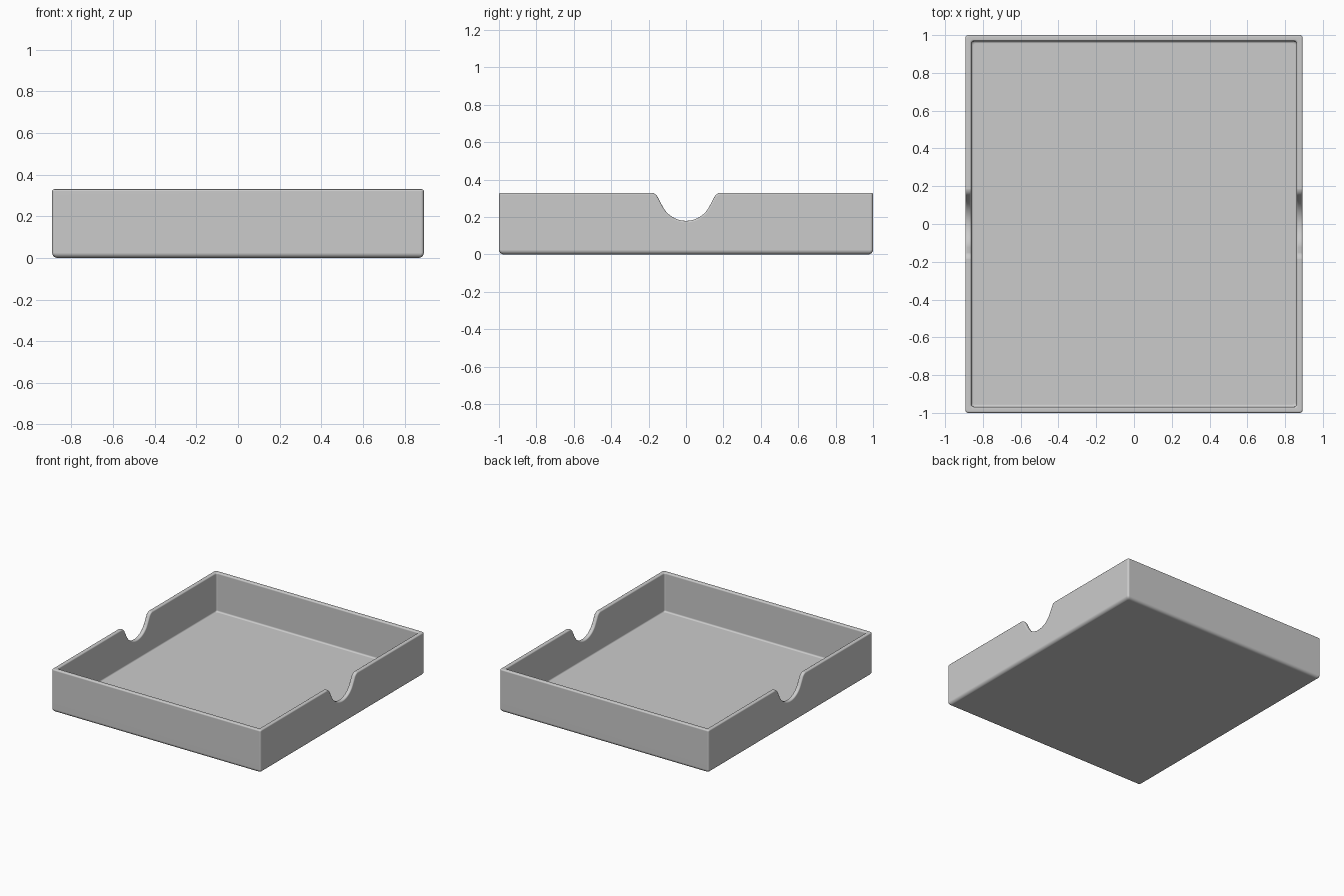
import bpy, bmesh
from math import sin, cos, pi, radians

old = bpy.data.objects.get("Cube")
if old:
    bpy.data.objects.remove(old, do_unlink=True)

HX, HY, H = 0.893, 1.0, 0.33      # half width, half depth, height
WALL, FLOOR = 0.032, 0.03
CORNER, BOTTOM_R, FLOOR_R = 0.014, 0.025, 0.012

grey = bpy.data.materials.new("plain grey")
grey.use_nodes = True
colour = (0.6, 0.6, 0.6, 1)
grey.diffuse_color = colour
grey.node_tree.nodes["Principled BSDF"].inputs["Base Color"].default_value = colour


def make_object(name, bm):
    bmesh.ops.recalc_face_normals(bm, faces=bm.faces)
    mesh = bpy.data.meshes.new(name)
    bm.to_mesh(mesh)
    bm.free()
    mesh.materials.append(grey)
    obj = bpy.data.objects.new(name, mesh)
    bpy.context.collection.objects.link(obj)
    return obj


def rounded_ring(bm, inset, z, steps=4):
    """Rectangle with rounded corners, pulled in from the outer wall."""
    ring = []
    cx, cy = HX - inset - CORNER, HY - inset - CORNER
    for q, (sx, sy) in enumerate([(1, 1), (-1, 1), (-1, -1), (1, -1)]):
        for i in range(steps + 1):
            a = (q + i / steps) * pi / 2
            ring.append(bm.verts.new((sx * cx + CORNER * cos(a),
                                      sy * cy + CORNER * sin(a), z)))
    return ring


# Tray shell: one section swept from underside, up the wall, down to the floor
quarter = [i / 4 * pi / 2 for i in range(5)]
section = [(BOTTOM_R * (1 - sin(a)), BOTTOM_R * (1 - cos(a))) for a in quarter]
section += [(0, H), (WALL, H)]
section += [(WALL + FLOOR_R * (1 - cos(a)), FLOOR + FLOOR_R * (1 - sin(a)))
            for a in quarter]

bm = bmesh.new()
rings = [rounded_ring(bm, inset, z) for inset, z in section]
for low, high in zip(rings, rings[1:]):
    n = len(low)
    for i in range(n):
        j = (i + 1) % n
        bm.faces.new((low[i], low[j], high[j], high[i]))
bm.faces.new(rings[0])
bm.faces.new(rings[-1])
tray = make_object("tray", bm)

# Finger notch profile: round bottom, sloping sides, rounded shoulders
R, SHOULDER, TURN = 0.14, 0.045, radians(62)
CZ, SY, SZ = 0.18 + R, 0.191, H + 0.0005 - SHOULDER
half = [(R * sin(TURN * i / 10), CZ - R * cos(TURN * i / 10)) for i in range(1, 11)]
half += [(SY - SHOULDER * sin(TURN * i / 6), SZ + SHOULDER * cos(TURN * i / 6))
         for i in range(6, -1, -1)]
half.append((SY, H + 0.1))
outline = [(-y, z) for y, z in reversed(half)] + [(0, CZ - R)] + half

bm = bmesh.new()
face = bm.faces.new([bm.verts.new((-1.2, y, z)) for y, z in outline])
side = bmesh.ops.extrude_face_region(bm, geom=[face])["geom"]
bmesh.ops.translate(bm, vec=(2.4, 0, 0),
                    verts=[v for v in side if isinstance(v, bmesh.types.BMVert)])
cutter = make_object("notch_cutter", bm)
cutter.hide_render = True
cutter.hide_set(True)
cutter.display_type = 'WIRE'

# Cut both side walls, then soften the rim and notch edges
for obj in (tray, cutter):
    for poly in obj.data.polygons:
        poly.use_smooth = True
cut = tray.modifiers.new("finger notches", 'BOOLEAN')
cut.operation = 'DIFFERENCE'
cut.solver = 'EXACT'
cut.object = cutter
soft = tray.modifiers.new("soft rim", 'BEVEL')
soft.width = 0.01
soft.segments = 4
soft.limit_method = 'ANGLE'
soft.angle_limit = radians(50)
soft.use_clamp_overlap = False
tray.modifiers.new("clean shading", 'WEIGHTED_NORMAL')
